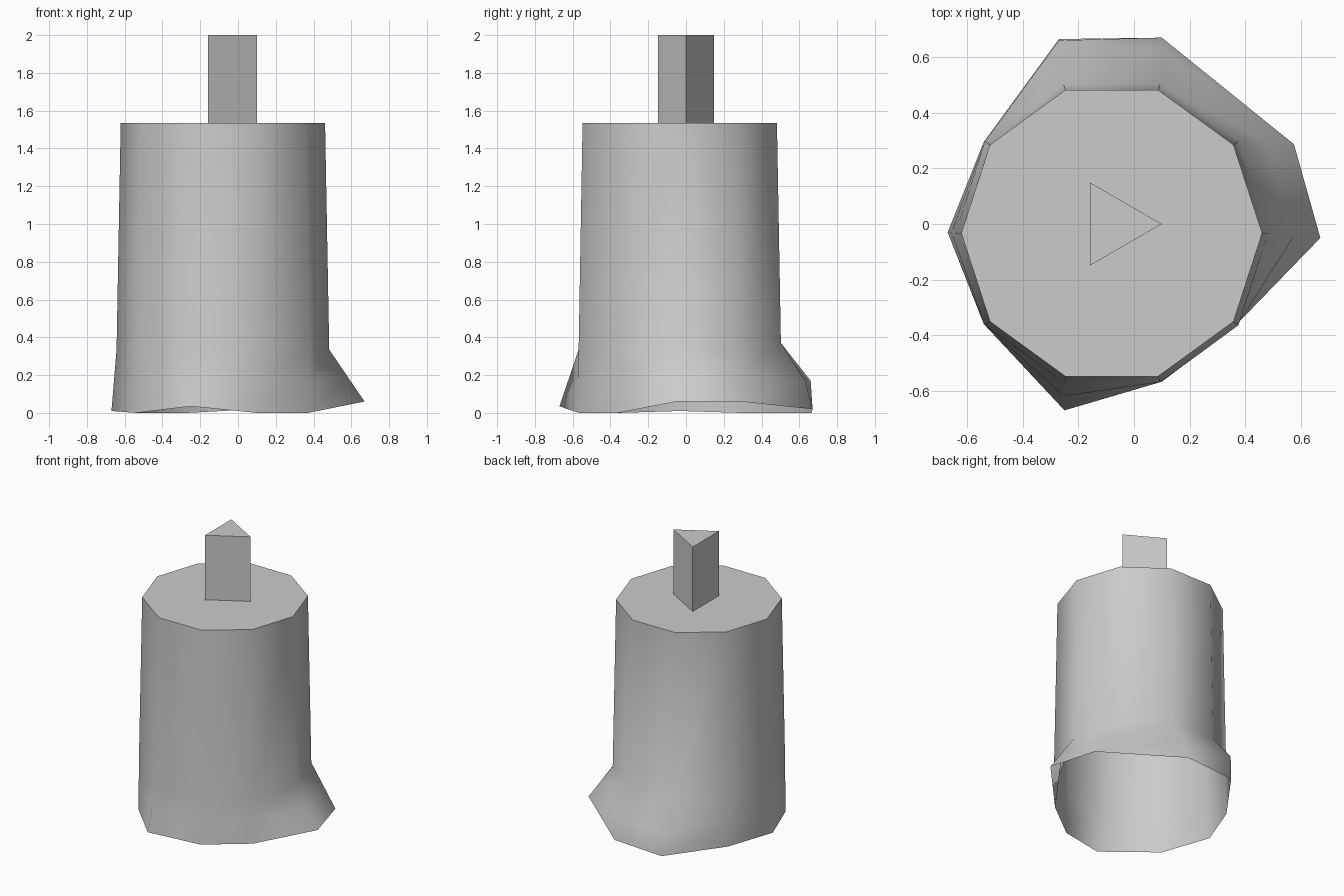
import bpy
import bmesh
from math import cos, sin, pi, radians

if "Cube" in bpy.data.objects:
    bpy.data.objects.remove(bpy.data.objects["Cube"], do_unlink=True)

grey = bpy.data.materials.new("plain grey")
grey.use_nodes = True
COLOUR = (0.6, 0.6, 0.6, 1)
grey.diffuse_color = COLOUR
grey.node_tree.nodes["Principled BSDF"].inputs["Base Color"].default_value = COLOUR

SIDES = 10
CX, CY = -0.08, -0.033
TOP = 1.535


def make_object(name, bm, smooth_angle=None):
    mesh = bpy.data.meshes.new(name)
    bm.to_mesh(mesh)
    bm.free()
    mesh.materials.append(grey)
    obj = bpy.data.objects.new(name, mesh)
    bpy.context.collection.objects.link(obj)
    if smooth_angle:
        bpy.ops.object.select_all(action="DESELECT")
        obj.select_set(True)
        bpy.context.view_layer.objects.active = obj
        bpy.ops.object.shade_smooth_by_angle(angle=radians(smooth_angle))
    return obj


def circle(radius, z, n=SIDES, cx=CX, cy=CY):
    return [(cx + radius * cos(2 * pi * i / n), cy + radius * sin(2 * pi * i / n), z)
            for i in range(n)]


def bridge(bm, lower, upper):
    n = len(lower)
    for i in range(n):
        j = (i + 1) % n
        bm.faces.new((lower[i], lower[j], upper[j], upper[i]))


# Hollow body: uneven flared rim, soft bulge at the back, tapered wall, flat lid
rim = [(0.67, -0.05, 0.06), (0.575, 0.287, 0.06), (0.10, 0.67, 0.02), (-0.27, 0.665, 0),
       (-0.54, 0.295, 0), (-0.67, -0.03, 0.01), (-0.54, -0.36, 0), (-0.25, -0.67, 0.035),
       (0.10, -0.567, 0), (0.37, -0.36, 0)]
waist = circle(0.563, 0.335)
waist = [(x, y, z + 0.035 * (y > 0.4)) for x, y, z in waist]
bulge = [tuple((a + b) / 2 for a, b in zip(p, q)) for p, q in zip(rim, waist)]
bulge[3] = (-0.27, 0.66, 0.17)
bulge[2] = (0.10, 0.63, 0.17)

bm = bmesh.new()
rings = [[bm.verts.new(p) for p in ring] for ring in (rim, bulge, waist, circle(0.541, TOP))]
for lower, upper in zip(rings, rings[1:]):
    bridge(bm, lower, upper)
bm.faces.new(rings[-1])
make_object("flared_body", bm, 60)

# Three-sided post standing on the lid
bm = bmesh.new()
base, tip = [[bm.verts.new(p) for p in circle(0.172, z, 3, -0.072, 0)] for z in (TOP, 2)]
bridge(bm, base, tip)
bm.faces.new(tip)
bm.faces.new(base[::-1])
make_object("top_post", bm)
